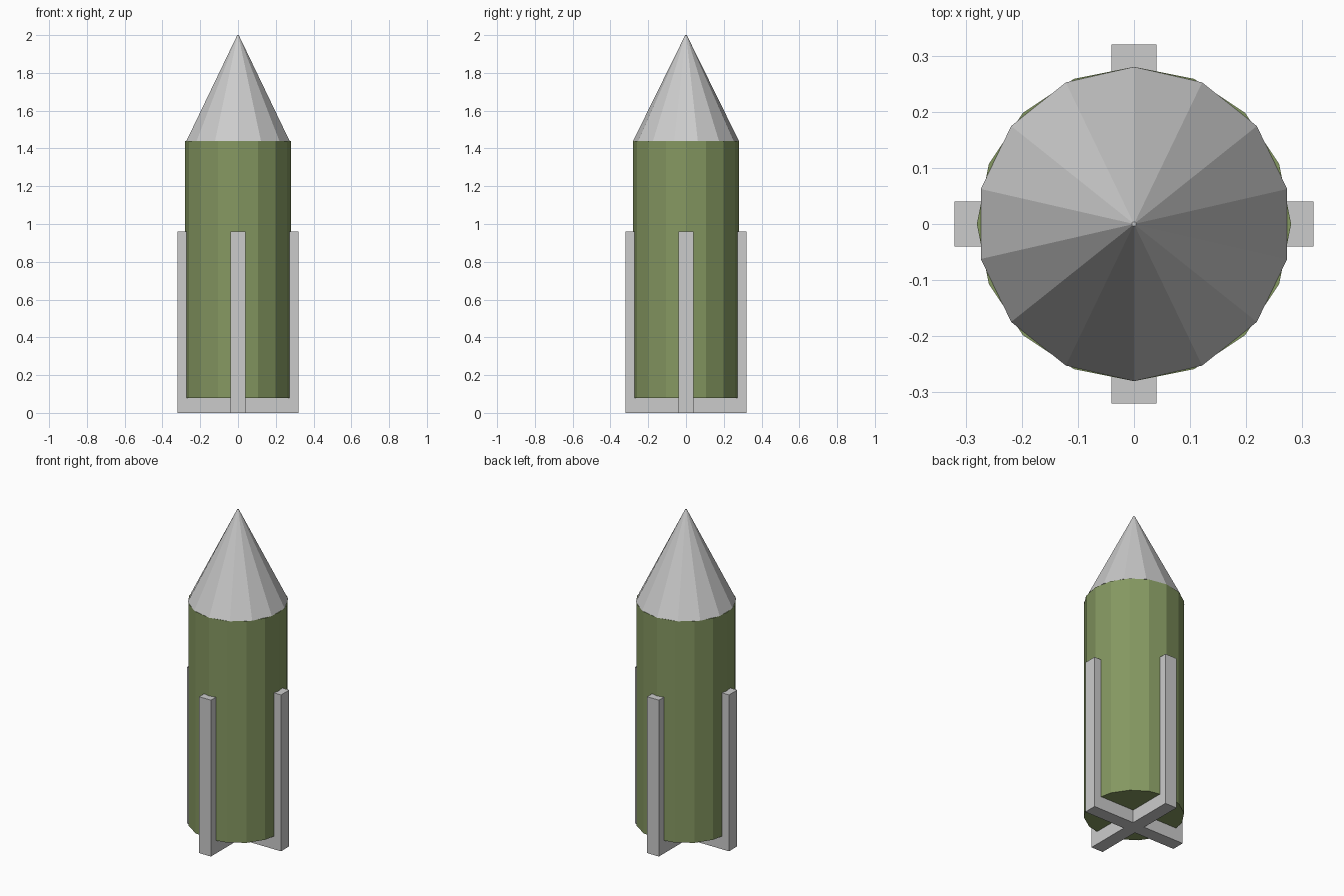
import bpy, bmesh
from math import radians
from mathutils import Matrix, Vector

if "Cube" in bpy.data.objects:
    bpy.data.objects.remove(bpy.data.objects["Cube"])


def finish(bm, name, color=None):
    bmesh.ops.recalc_face_normals(bm, faces=bm.faces[:])
    mesh = bpy.data.meshes.new(name)
    bm.to_mesh(mesh)
    bm.free()
    obj = bpy.data.objects.new(name, mesh)
    bpy.context.collection.objects.link(obj)
    if color:
        mat = bpy.data.materials.new(name + "_paint")
        mat.diffuse_color = color
        mat.use_nodes = True
        mat.node_tree.nodes["Principled BSDF"].inputs["Base Color"].default_value = mat.diffuse_color
        mesh.materials.append(mat)
    return obj


def cone(name, sides, r_bottom, r_top, z0, z1, color=None):
    bm = bmesh.new()
    bmesh.ops.create_cone(bm, cap_ends=True, segments=sides, radius1=r_bottom,
                          radius2=r_top, depth=z1 - z0,
                          matrix=Matrix.Translation((0, 0, (z0 + z1) / 2)))
    return finish(bm, name, color)


# Rocket body and nose
cone("body", 16, 0.28, 0.28, 0.08, 1.44, (0.235, 0.315, 0.12, 1))
cone("nose_cone", 14, 0.28, 0.004, 1.44, 2.0)

# Cross-shaped stand: four L-shaped arms joined at a central square
W = 0.04
profile = [(W, 0), (0.32, 0), (0.32, 0.96), (0.24, 0.96), (0.24, 0.08), (W, 0.08)]
bm = bmesh.new()
for i in range(4):
    rot = Matrix.Rotation(radians(90 * i), 3, 'Z')
    sides = [[bm.verts.new(rot @ Vector((x, y, z))) for x, z in profile] for y in (-W, W)]
    a, b = sides
    bm.faces.new(a)
    bm.faces.new(b[::-1])
    for k in range(len(profile) - 1):  # inner end stays open for the joint
        bm.faces.new((a[k], b[k], b[k + 1], a[k + 1]))
for z in (0, 0.08):
    bm.faces.new([bm.verts.new((x, y, z)) for x, y in ((-W, -W), (W, -W), (W, W), (-W, W))])
bmesh.ops.remove_doubles(bm, verts=bm.verts[:], dist=0.0005)
finish(bm, "fin_stand")
